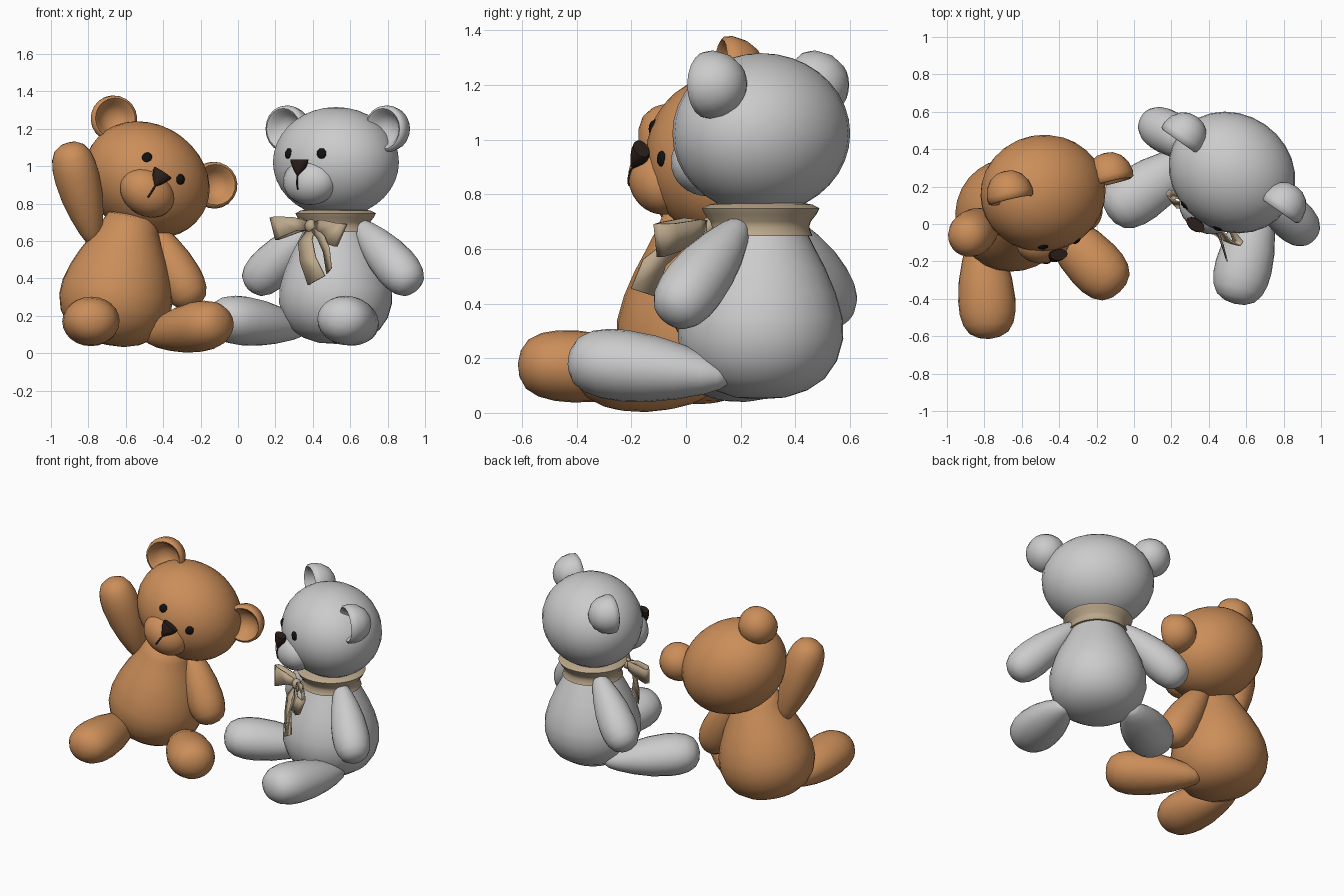
import bpy, bmesh
from math import radians, sin, cos, pi
from mathutils import Matrix, Vector

if "Cube" in bpy.data.objects:
    bpy.data.objects.remove(bpy.data.objects["Cube"])


def mat(name, r, g, b):
    m = bpy.data.materials.new(name)
    m.diffuse_color = (r, g, b, 1)
    m.use_nodes = True
    m.node_tree.nodes["Principled BSDF"].inputs["Base Color"].default_value = m.diffuse_color
    return m


BROWN = mat("brown_fur", .6, .27, .1)
TAN = mat("tan_ribbon", .5, .39, .26)
BLACK = mat("black_eye", .006, .006, .006)
DARK = mat("dark_nose", .025, .014, .01)


def finish(name, bm, m, material, angle=60):
    bmesh.ops.transform(bm, matrix=m, verts=bm.verts)
    bmesh.ops.recalc_face_normals(bm, faces=bm.faces)
    me = bpy.data.meshes.new(name)
    bm.to_mesh(me)
    bm.free()
    ob = bpy.data.objects.new(name, me)
    bpy.context.collection.objects.link(ob)
    if material:
        me.materials.append(material)
    bpy.ops.object.select_all(action='DESELECT')
    bpy.context.view_layer.objects.active = ob
    ob.select_set(True)
    bpy.ops.object.shade_smooth_by_angle(angle=radians(angle))
    return ob


def lathe(name, profile, m, material, n=24):
    """Revolve (radius, height) points about local z."""
    bm = bmesh.new()
    rings = []
    for r, h in profile:
        k = 1 if r == 0 else n
        rings.append([bm.verts.new((r * cos(2 * pi * i / n), r * sin(2 * pi * i / n), h)) for i in range(k)])
    for a, b in zip(rings, rings[1:]):
        for i in range(n):
            q = [a[i % len(a)], a[(i + 1) % n % len(a)], b[(i + 1) % n % len(b)], b[i % len(b)]]
            bm.faces.new(list(dict.fromkeys(q)))
    return finish(name, bm, m, material)


def ball(name, loc, size, m, material, seg=24, taper=0, top=1):
    """Ellipsoid; taper narrows its lower end, top flattens its upper end."""
    bm = bmesh.new()
    bmesh.ops.create_uvsphere(bm, u_segments=seg, v_segments=seg * 2 // 3, radius=1)
    for v in bm.verts:
        v.co.x *= 1 - taper * (1 - v.co.z) / 2
        v.co.z = min(v.co.z, top)
    return finish(name, bm, m @ Matrix.Translation(loc) @ Matrix.Diagonal((*size, 1)), material)


LIMB = [(0, 0), (.2, .008), (.36, .05), (.54, .14), (.76, .3), (.93, .48), (1, .66),
        (.98, .77), (.88, .87), (.68, .945), (.38, .985), (0, 1)]


def limb(name, root, tip, rx, ry, material):
    root, tip = Vector(root), Vector(tip)
    d = tip - root
    m = Matrix.Translation(root) @ d.to_track_quat('Z', 'Y').to_matrix().to_4x4()
    lathe(name, LIMB, m @ Matrix.Diagonal((rx, ry, d.length, 1)), material)


BODY = [(0, .05), (.09, .056), (.17, .082), (.235, .125), (.28, .19), (.303, .27), (.3, .35),
        (.275, .44), (.237, .53), (.195, .61), (.16, .68), (.13, .75), (0, .78)]
EAR = [(0, .13), (.045, .123), (.085, .098), (.114, .055), (.126, .005), (.122, -.025),
       (.109, -.033), (.096, -.022), (.075, .015), (.04, .038), (0, .045)]


def head(tag, m, fur):
    """Head in local axes: face towards -y."""
    ball(tag + "_head", (0, .003, .022), (.351, .312, .294), m, fur, 28)
    ball(tag + "_muzzle", (0, -.238, -.083), (.155, .122, .124), m, fur)
    ball(tag + "_nose", (0, -.338, .008), (.082, .034, .07), m, DARK, 14, .85, .4)
    for s in (-1, 1):
        ball(tag + "_eye", (s * .102, -.274, .064), (.034, .026, .034), m, BLACK, 10)
        e = m @ Matrix.Translation((s * .325, .01, .2)) @ Matrix.Rotation(radians(-90), 4, 'X')
        lathe(tag + "_ear", EAR, e, fur, 20)
    # mouth line following the muzzle
    cu = bpy.data.curves.new(tag + "_mouth", 'CURVE')
    cu.dimensions = '3D'
    cu.bevel_depth = .005
    cu.bevel_resolution = 1
    pts = [(0, -.353, -.045), (0, -.36, -.075), (0, -.36, -.1), (0, -.353, -.125)]
    sp = cu.splines.new('POLY')
    sp.points.add(len(pts) - 1)
    for p, c in zip(sp.points, pts):
        p.co = (*(m @ Vector(c)), 1)
    cu.materials.append(DARK)
    bpy.context.collection.objects.link(bpy.data.objects.new(tag + "_mouth", cu))


# grey bear, sitting upright
G = Matrix.Translation((.522, .273, 0)) @ Matrix.Rotation(radians(-35), 4, 'Z')
lathe("grey_body", BODY, G, None, 28)
head("grey", G @ Matrix.Translation((0, 0, 1)), None)
for s in (-1, 1):
    limb("grey_arm", G @ Vector((s * .13, .015, .7)), G @ Vector((s * .54, -.033, .347)), .117, .117, None)
    limb("grey_leg", G @ Vector((s * .2, 0, .13)), G @ Vector((s * .412, -.565, .195)), .153, .131, None)

# brown bear, leaning and waving
B = Matrix.Translation((-.71, .048, -.005)) @ Matrix.Rotation(radians(11), 4, 'Y') @ Matrix.Rotation(radians(24), 4, 'Z')
lathe("brown_body", BODY, B, BROWN, 28)
fwd, up = Vector((.227, -.97, .078)).normalized(), Vector((.518, .188, .834))
side = fwd.cross(up).normalized()
up = side.cross(fwd)
H = Matrix((side, -fwd, up)).transposed().to_4x4()
H.translation = (-.497, .158, .91)
head("brown", H, BROWN)
limb("brown_raised_arm", (-.765, .03, .58), (-.91, -.085, 1.125), .122, .12, BROWN)
limb("brown_lowered_arm", (-.47, .13, .7), (-.228, .05, .25), .117, .117, BROWN)
limb("brown_leg", (-.815, 0, .15), (-.773, -.615, .18), .153, .132, BROWN)
limb("brown_leg", (-.485, .07, .09), (-.075, -.362, .168), .15, .135, BROWN)


def ribbon(name, pts, closed=False):
    """Strip from (centre, half width vector) pairs."""
    bm = bmesh.new()
    rows = [[bm.verts.new(Vector(c) - Vector(w)), bm.verts.new(Vector(c) + Vector(w))] for c, w in pts]
    for a, b in zip(rows, rows[1:] + (rows[:1] if closed else [])):
        bm.faces.new((a[0], a[1], b[1], b[0]))
    ob = finish(name, bm, G, TAN, 50)
    ob.modifiers.new("thickness", 'SOLIDIFY').thickness = .008


# neck ribbon, bow loops, tails and knot
lathe("ribbon_collar", [(.12, .775), (.19, .762), (.216, .748), (.205, .727), (.184, .7), (.178, .68),
                        (.186, .657), (.19, .647), (.16, .647)], G, TAN, 28)
for s, k, dz in ((-1, -1.05, .005), (1, 1.25, -.03)):
    ribbon("bow_loop", [((0, -.225, .68), (0, 0, .022)), ((k * .07, -.275, .69 + dz * .4), (s * .01, 0, .036)),
                        ((k * .15, -.315, .672 + dz), (s * .025, .01, .055)),
                        ((k * .19, -.305, .66 + dz), (s * .025, .01, .06)),
                        ((k * .19, -.275, .66 + dz), (s * .025, .01, .06)),
                        ((k * .14, -.245, .672 + dz), (s * .02, 0, .05)),
                        ((k * .06, -.215, .685 + dz * .4), (0, 0, .034))], True)
ribbon("bow_tail", [((0, -.235, .67), (.025, 0, .005)), ((-.005, -.28, .6), (.045, 0, .01)),
                    ((.03, -.305, .5), (.05, 0, .014)), ((.1, -.325, .39), (.055, 0, .025))])
ribbon("bow_tail", [((.01, -.235, .67), (.02, 0, .005)), ((.11, -.3, .62), (.035, -.02, .008)),
                    ((.18, -.35, .55), (.035, -.025, .012)), ((.215, -.375, .44), (.035, -.03, .015))])
ball("bow_knot", (0, -.23, .68), (.034, .03, .036), G, TAN, 12)
